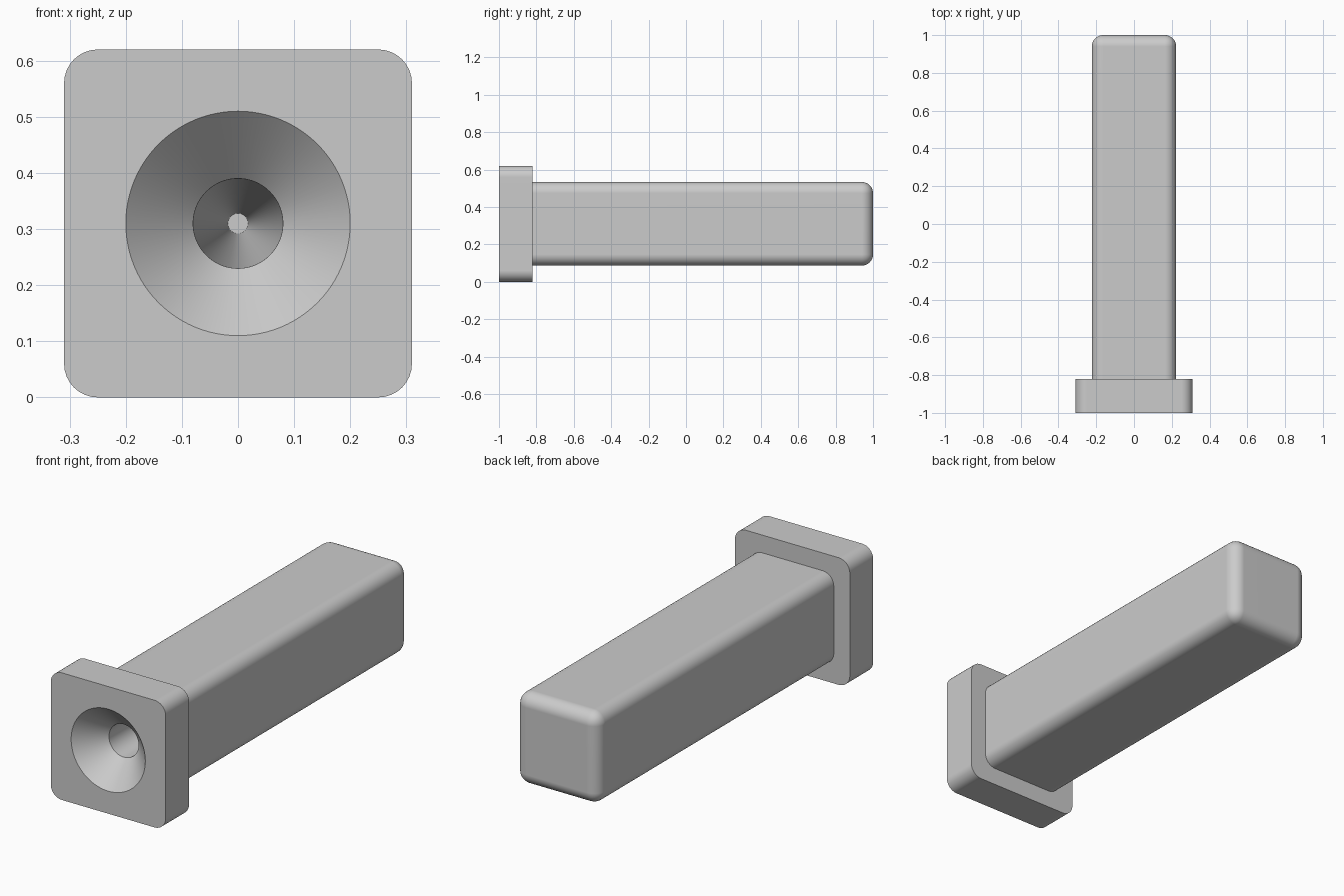
import bpy, bmesh, math
from mathutils import Vector

if "Cube" in bpy.data.objects:
    bpy.data.objects.remove(bpy.data.objects["Cube"], do_unlink=True)

MID_Z = 0.31
FRONT, STEP, BACK = -1.0, -0.82, 1.0
FILLET = 0.06

grey = bpy.data.materials.new("plain_grey")
grey.use_nodes = True
colour = (0.6, 0.6, 0.6, 1)
grey.diffuse_color = colour
grey.node_tree.nodes["Principled BSDF"].inputs["Base Color"].default_value = colour


def add_object(name, bm):
    bmesh.ops.recalc_face_normals(bm, faces=bm.faces[:])
    mesh = bpy.data.meshes.new(name)
    bm.to_mesh(mesh)
    bm.free()
    mesh.materials.append(grey)
    obj = bpy.data.objects.new(name, mesh)
    bpy.context.collection.objects.link(obj)
    return obj


def rounded_block(name, half, y0, y1, round_back):
    """Square bar along y with filleted long edges and, optionally, a filleted back end."""
    bm = bmesh.new()
    bmesh.ops.create_cube(bm, size=2)
    for v in bm.verts:
        v.co = Vector((v.co.x * half, y0 if v.co.y < 0 else y1, MID_Z + v.co.z * half))
    edges = []
    for e in bm.edges:
        a, b = (v.co.y for v in e.verts)
        if a != b or (round_back and a > y0 + 0.01):
            edges.append(e)
    bmesh.ops.bevel(bm, geom=edges, offset=FILLET, segments=8, profile=0.5, affect='EDGES')
    return add_object(name, bm)


def lathe(name, profile, sides=96):
    """Closed solid turned about the long axis from (y, radius) pairs."""
    bm = bmesh.new()
    rings = []
    for y, r in profile:
        angles = [math.tau * i / sides for i in range(sides)]
        rings.append([bm.verts.new((r * math.cos(a), y, MID_Z + r * math.sin(a))) for a in angles])
    for lower, upper in zip(rings, rings[1:]):
        for i in range(sides):
            j = (i + 1) % sides
            bm.faces.new((lower[i], lower[j], upper[j], upper[i]))
    bm.faces.new(rings[0])
    bm.faces.new(rings[-1])
    return add_object(name, bm)


# Square head and long rounded shank
head = rounded_block("square_head", 0.31, FRONT, STEP, False)
shank = rounded_block("square_shank", 0.2235, STEP, BACK, True)

# Countersink leading into a slender tapered bore
cutter = lathe("bore_cutter", [(FRONT - 0.05, 0.25), (FRONT + 0.12, 0.08), (0.9, 0.018)])
cutter.hide_render = True

for obj in (head, shank):
    bpy.ops.object.select_all(action='DESELECT')
    obj.select_set(True)
    bpy.context.view_layer.objects.active = obj
    cut = obj.modifiers.new("bore", 'BOOLEAN')
    cut.operation = 'DIFFERENCE'
    cut.solver = 'EXACT'
    cut.object = cutter
    bpy.ops.object.modifier_apply(modifier=cut.name)
    bpy.ops.object.shade_smooth_by_angle(angle=math.radians(30))
    normals = obj.modifiers.new("flat_sides", 'WEIGHTED_NORMAL')
    normals.keep_sharp = True

bpy.data.objects.remove(cutter, do_unlink=True)
